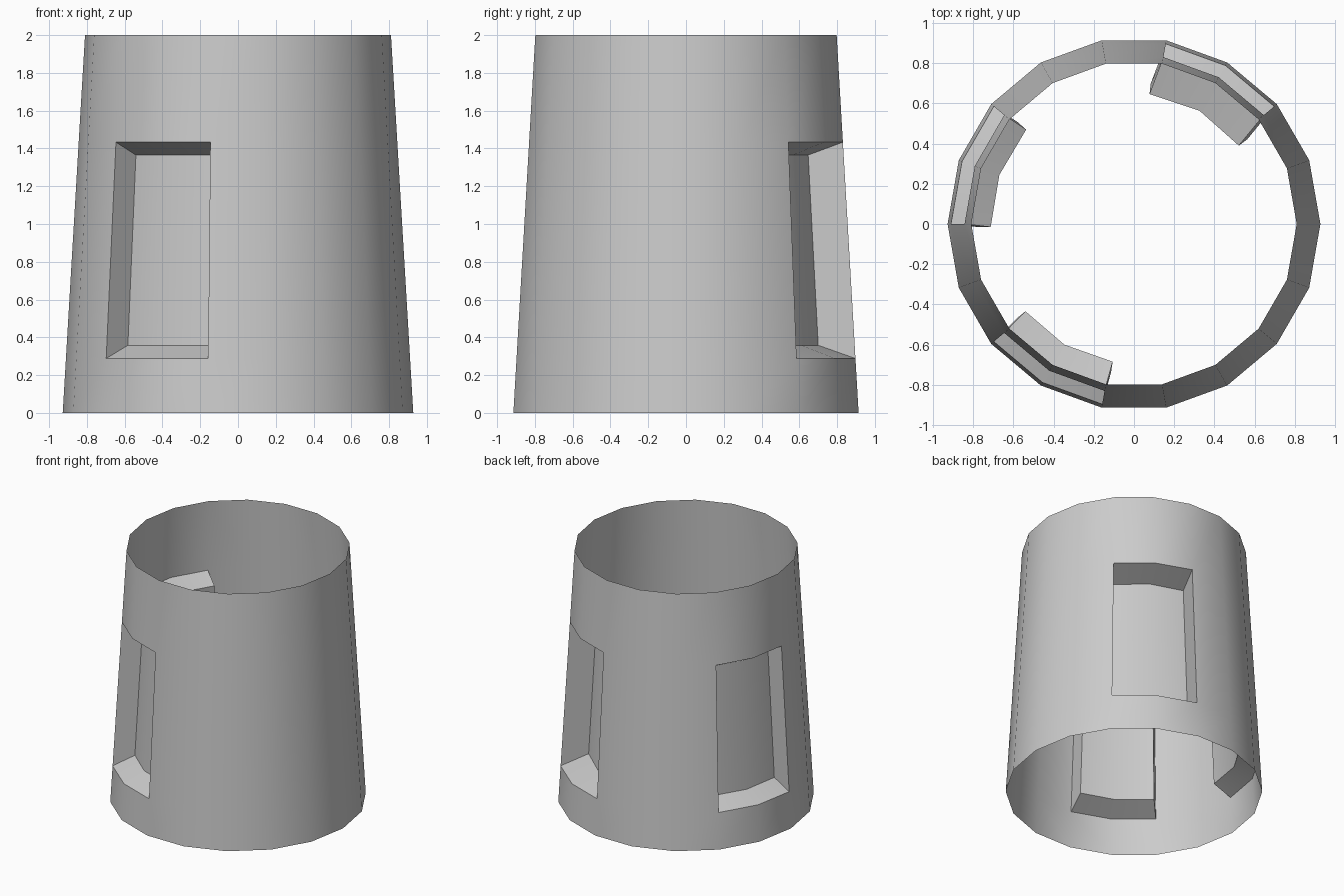
import bpy, bmesh
from math import sin, cos, radians

if "Cube" in bpy.data.objects:
    bpy.data.objects.remove(bpy.data.objects["Cube"])

SIDES = 18
STEP = 360 / SIDES
LEVELS = [0.0, 0.288, 1.433, 2.0]
# first column of each two-column recess: (top depth, bottom depth, side spread in degrees)
RECESSES = {2: (0.192, 0.206, 3.2), 7: (0.13, 0.142, 1.2), 11: (0.15, 0.163, 1.2)}


def radius(z):
    return 0.928 + (0.81 - 0.928) * z / 2


def point(r, deg, z):
    return bm.verts.new((r * cos(radians(deg)), r * sin(radians(deg)), z))


bm = bmesh.new()

# Tapered open wall
rings = [[point(radius(z), i * STEP, z) for i in range(SIDES)] for z in LEVELS]
openings = {c + k for c in RECESSES for k in (0, 1)}
for level in range(3):
    low, high = rings[level], rings[level + 1]
    for i in range(SIDES):
        if level == 1 and i in openings:
            continue
        j = (i + 1) % SIDES
        bm.faces.new((low[i], low[j], high[j], high[i]))

# Pushed-in recesses with sloping sides
for col, (d_top, d_low, spread) in RECESSES.items():
    angles = [col * STEP - spread, (col + 1) * STEP, (col + 2) * STEP + spread]
    in_low = [point(radius(LEVELS[1]) - d_low, a, 0.358) for a in angles]
    in_top = [point(radius(LEVELS[2]) - d_top, a, 1.365) for a in angles]
    out_low = [rings[1][(col + k) % SIDES] for k in range(3)]
    out_top = [rings[2][(col + k) % SIDES] for k in range(3)]
    for k in (0, 1):
        bm.faces.new((in_low[k], in_low[k + 1], in_top[k + 1], in_top[k]))
        bm.faces.new((out_low[k], out_low[k + 1], in_low[k + 1], in_low[k]))
        bm.faces.new((in_top[k], in_top[k + 1], out_top[k + 1], out_top[k]))
    bm.faces.new((out_low[0], in_low[0], in_top[0], out_top[0]))
    bm.faces.new((in_low[2], out_low[2], out_top[2], in_top[2]))

mesh = bpy.data.meshes.new("recessed_sleeve")
bm.to_mesh(mesh)
bm.free()
sleeve = bpy.data.objects.new("recessed_sleeve", mesh)
bpy.context.collection.objects.link(sleeve)
bpy.context.view_layer.objects.active = sleeve
sleeve.select_set(True)
bpy.ops.object.shade_smooth_by_angle(angle=radians(35))
